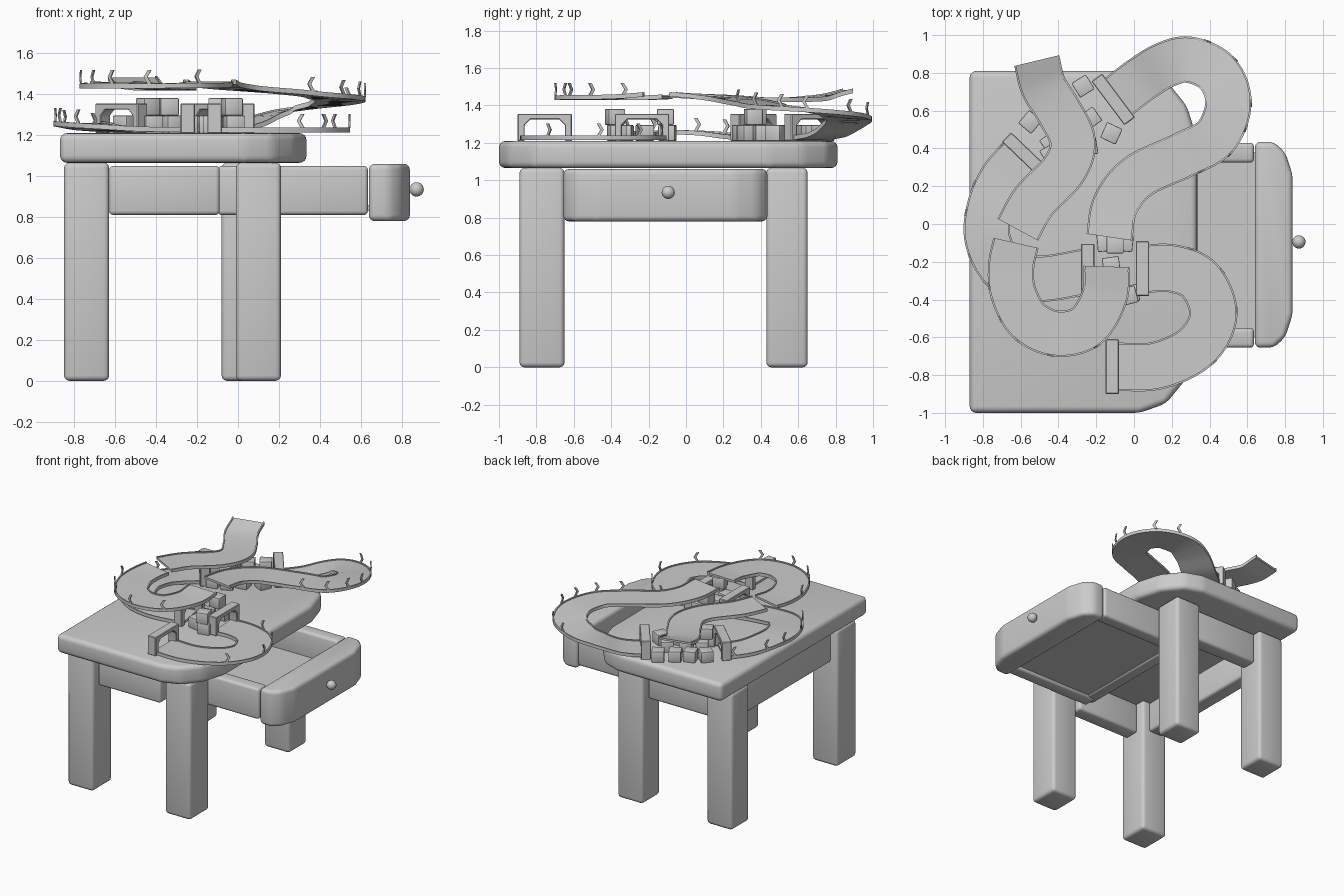
import bpy, bmesh
from math import sin, cos, radians
from mathutils import Vector, Matrix

if "Cube" in bpy.data.objects:
    bpy.data.objects.remove(bpy.data.objects["Cube"])


def finish(name, bm, bevel=0.0, seg=3):
    """Bevel the edges, recalculate normals and link as a named object."""
    bmesh.ops.recalc_face_normals(bm, faces=bm.faces)
    if bevel:
        edges = [e for e in bm.edges if e.calc_face_angle(0) > 0.15]
        bmesh.ops.bevel(bm, geom=edges, offset=bevel, segments=seg,
                        profile=0.5, affect='EDGES', clamp_overlap=True)
    me = bpy.data.meshes.new(name)
    bm.to_mesh(me)
    bm.free()
    ob = bpy.data.objects.new(name, me)
    bpy.context.collection.objects.link(ob)
    bpy.ops.object.select_all(action='DESELECT')
    ob.select_set(True)
    bpy.context.view_layer.objects.active = ob
    bpy.ops.object.shade_smooth_by_angle(angle=radians(35))
    return ob


def prism(name, pts, depth, mat=Matrix(), bevel=0.0, seg=3):
    """Extrude an outline in local XY along local Z."""
    bm = bmesh.new()
    f = bm.faces.new([bm.verts.new((x, y, 0)) for x, y in pts])
    r = bmesh.ops.extrude_face_region(bm, geom=[f])
    vs = [v for v in r['geom'] if isinstance(v, bmesh.types.BMVert)]
    bmesh.ops.translate(bm, verts=vs, vec=(0, 0, depth))
    bm.transform(mat)
    return finish(name, bm, bevel, seg)


def box(name, x0, x1, y0, y1, z0, z1, bevel=0.0, seg=3):
    pts = [(x0, y0), (x1, y0), (x1, y1), (x0, y1)]
    return prism(name, pts, z1 - z0, Matrix.Translation((0, 0, z0)), bevel, seg)


def upright(loc, u):
    """Matrix with local X along u, local Y up and local Z sideways."""
    u = Vector((u[0], u[1], 0)).normalized()
    m = Matrix(((u.x, 0, u.y), (u.y, 0, -u.x), (0, 1, 0))).to_4x4()
    return Matrix.Translation(loc) @ m


# Table top with clipped right corners
half = [(-0.87, 0.905), (0.03, 0.905), (0.17, 0.855), (0.28, 0.72), (0.335, 0.54)]
outline = [(x, -y - 0.095) for x, y in half] + [(x, y - 0.095) for x, y in reversed(half)]
prism("table_top", outline, 0.145, Matrix.Translation((0, 0, 1.065)), 0.035, 4)

# Legs
for name, x, y in (("front_left_leg", -0.85, -0.89), ("front_right_leg", -0.01, -0.89),
                   ("back_left_leg", -0.85, 0.43), ("back_right_leg", -0.08, 0.43)):
    dy = 0.24 if y < 0 else 0.22
    box(name, x, x + 0.22, y, y + dy, 0, 1.065, 0.025)

# Aprons
box("front_apron", -0.63, -0.09, -0.83, -0.71, 0.81, 1.05, 0.02)
box("back_apron", -0.63, -0.09, 0.48, 0.60, 0.81, 1.05, 0.02)
box("left_apron", -0.80, -0.68, -0.65, 0.43, 0.81, 1.05, 0.02)

# Open drawer
box("drawer_front_side", -0.10, 0.635, -0.655, -0.55, 0.81, 1.05, 0.02)
box("drawer_back_side", -0.10, 0.635, 0.325, 0.43, 0.81, 1.05, 0.02)
box("drawer_end", -0.13, -0.03, -0.62, 0.40, 0.82, 1.04, 0.02)
box("drawer_floor", -0.12, 0.66, -0.60, 0.38, 0.83, 0.86)
face = [(0.64, -0.545), (0.74, -0.545), (0.80, -0.49), (0.84, -0.37)]
face = [(x, y - 0.11) for x, y in face] + [(x, -y - 0.11) for x, y in reversed(face)]
prism("drawer_face", face, 0.28, Matrix.Translation((0, 0, 0.78)), 0.03, 4)
bm = bmesh.new()
bmesh.ops.create_uvsphere(bm, u_segments=24, v_segments=12, radius=0.035,
                          matrix=Matrix.Translation((0.873, -0.095, 0.935)))
finish("drawer_knob", bm)


def spline(pts, n=8):
    """Catmull-Rom samples through the points."""
    p = [Vector(q) for q in pts]
    p = [2 * p[0] - p[1]] + p + [2 * p[-1] - p[-2]]
    out = []
    for a, b, c, d in zip(p, p[1:], p[2:], p[3:]):
        for i in range(n):
            t = i / n
            out.append(0.5 * (2 * b + (c - a) * t + (2 * a - 5 * b + 4 * c - d) * t * t
                              + (3 * b - a - 3 * c + d) * t ** 3))
    return out + [p[-2]]


CHEVRON = [(-0.018, 0), (0, 0), (0.020, 0.034), (0, 0.068), (-0.018, 0.068), (0.002, 0.034)]


def track(name, pts, signs, width=0.245):
    """Ribbon of road with small rims, plus chevron signs on its outer edge."""
    path = spline(pts)
    h, r, t = width / 2, 0.010, 0.016
    prof = [(-h, -t), (h, -t), (h, 0.008), (h - r, 0.008), (h - r, 0),
            (-h + r, 0), (-h + r, 0.008), (-h, 0.008)]
    bm = bmesh.new()
    rings, tans = [], []
    for i, p in enumerate(path):
        d = path[min(i + 1, len(path) - 1)] - path[max(i - 1, 0)]
        d.z = 0
        d.normalize()
        tans.append(d)
        side = Vector((-d.y, d.x, 0))
        rings.append([bm.verts.new(p + side * u + Vector((0, 0, v))) for u, v in prof])
    for a, b in zip(rings, rings[1:]):
        for k in range(8):
            m = (k + 1) % 8
            bm.faces.new((a[k], a[m], b[m], b[k]))
    bm.faces.new(rings[0])
    bm.faces.new(rings[-1])
    finish(name, bm)
    for x, y in signs:
        s = Vector((x, y, 0))
        i = min(range(len(path)), key=lambda k: (path[k].xy - s.xy).length)
        out = s - path[i]
        out.z = 0
        out = out.normalized() * (h - 0.002)
        loc = path[i] + out + Vector((0, 0, 0.006))
        d = tans[i]
        loc -= Vector((d.y, -d.x, 0)) * 0.004
        prism(name + "_chevron", CHEVRON, 0.008, upright(loc, d))


# Lower right bend
track("lower_right_track",
      [(-0.12, -0.755, 1.23), (0.12, -0.75, 1.23), (0.33, -0.65, 1.23), (0.42, -0.48, 1.23),
       (0.35, -0.30, 1.23), (0.2, -0.235, 1.23), (0.03, -0.24, 1.23)],
      [(0.43, -0.74), (0.55, -0.46), (0.50, -0.23), (0.32, -0.10)], 0.255)
# Lower left bend
track("lower_left_track",
      [(-0.24, -0.25, 1.23), (-0.5, -0.29, 1.235), (-0.68, -0.25, 1.25), (-0.775, -0.08, 1.26),
       (-0.76, 0.1, 1.255), (-0.69, 0.25, 1.24), (-0.57, 0.38, 1.23)],
      [(-0.80, -0.33), (-0.90, -0.19), (-0.89, 0.06), (-0.84, 0.21), (-0.71, 0.42)])
# Climbing loop at back right
track("climbing_track",
      [(-0.10, 0.66, 1.23), (0.03, 0.76, 1.25), (0.16, 0.84, 1.30), (0.29, 0.87, 1.335),
       (0.44, 0.80, 1.36), (0.50, 0.64, 1.38), (0.43, 0.46, 1.395), (0.26, 0.365, 1.415),
       (0.02, 0.25, 1.435), (-0.10, 0.10, 1.45), (-0.13, -0.07, 1.463)],
      [(0.39, 0.98), (0.54, 0.88), (0.62, 0.64), (0.61, 0.50), (0.52, 0.36), (0.37, 0.25)])
# High front bend
track("high_front_track",
      [(-0.145, -0.225, 1.463), (-0.155, -0.38, 1.45), (-0.25, -0.54, 1.447),
       (-0.41, -0.58, 1.445), (-0.56, -0.51, 1.445), (-0.64, -0.36, 1.445),
       (-0.65, -0.22, 1.445), (-0.625, -0.10, 1.45)],
      [(-0.75, -0.33), (-0.70, -0.50), (-0.62, -0.62), (-0.44, -0.69), (-0.2, -0.64)])
# High back run ending in a ramp
track("high_ramp_track",
      [(-0.615, -0.03, 1.457), (-0.53, 0.12, 1.45), (-0.37, 0.29, 1.44), (-0.325, 0.44, 1.435),
       (-0.40, 0.60, 1.435), (-0.48, 0.73, 1.447), (-0.515, 0.865, 1.482)], [])

# Gates over the jumps
GATE = [(-0.145, 0), (-0.145, 0.145), (0.145, 0.145), (0.145, 0), (0.108, 0), (0.108, 0.085),
        (0.078, 0.115), (-0.078, 0.115), (-0.108, 0.085), (-0.108, 0)]
for name, x, y, u in (("start_gate", -0.115, -0.755, (0, 1)), ("middle_gate", 0.045, -0.235, (0, 1)),
                      ("landing_gate", -0.245, -0.25, (0, 1)), ("left_gate", -0.57, 0.36, (0.72, -0.69)),
                      ("back_gate", -0.11, 0.66, (0.6, -0.8))):
    prism(name, GATE, 0.07, upright((x, y, 1.21), u) @ Matrix.Translation((0, 0, -0.035)), 0.004, 1)

# Toy blocks under the jumps: x, y, level, turn
for x, y, lv, a in ((-0.15, -0.10, 0, 5), (-0.05, -0.10, 0, -6), (-0.10, -0.11, 1, 0),
                    (-0.02, -0.37, 0, 12), (-0.03, -0.38, 1, 15), (-0.12, -0.22, 0, 8),
                    (-0.12, -0.33, 0, -10), (-0.27, 0.73, 0, 32), (-0.12, 0.48, 0, -25),
                    (-0.55, 0.54, 0, -40), (-0.46, 0.60, 0, 20), (-0.37, 0.66, 0, 28),
                    (-0.24, 0.41, 0, 10), (-0.32, 0.33, 0, 25), (-0.42, 0.30, 0, 15),
                    (-0.44, 0.43, 0, 35), (-0.34, 0.48, 0, 20), (-0.23, 0.56, 0, 35),
                    (-0.34, 0.36, 1, 10), (-0.44, 0.37, 1, 30)):
    m = Matrix.Translation((x, y, 1.21 + 0.086 * lv)) @ Matrix.Rotation(radians(a), 4, 'Z')
    s = 0.045
    prism("toy_block", [(-s, -s), (s, -s), (s, s), (-s, s)], 0.085, m, 0.006, 2)
